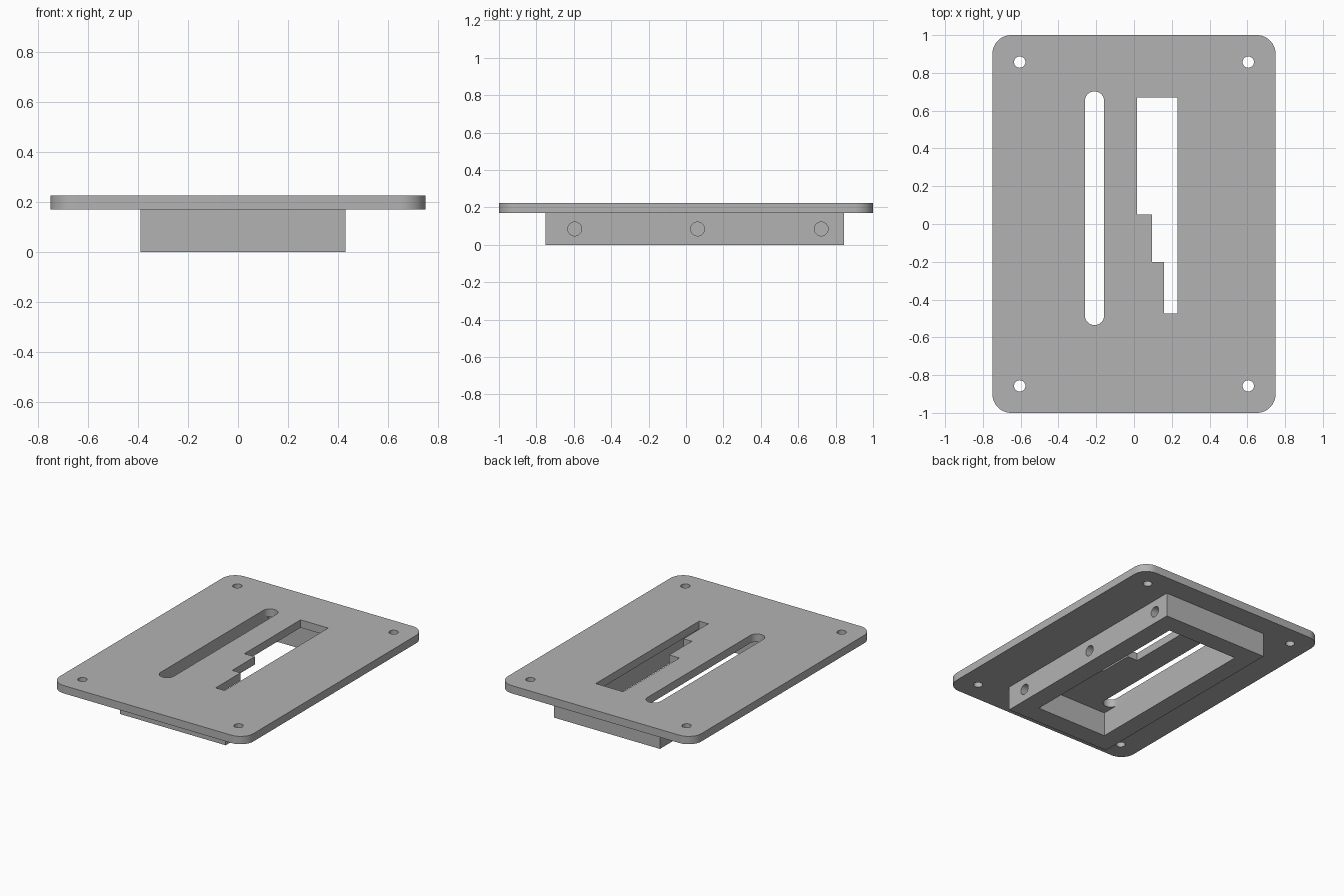
import bpy, bmesh
from math import pi, cos, sin, radians
from mathutils import Matrix

if "Cube" in bpy.data.objects:
    bpy.data.objects.remove(bpy.data.objects["Cube"])

grey = bpy.data.materials.new("plain grey")
grey.use_nodes = True
grey.diffuse_color = (0.45, 0.45, 0.45, 1)
grey.node_tree.nodes["Principled BSDF"].inputs["Base Color"].default_value = grey.diffuse_color


def rounded(x0, x1, y0, y1, r, steps=12):
    """Outline of a rectangle with round corners, counter-clockwise."""
    centres = [(x1 - r, y1 - r), (x0 + r, y1 - r), (x0 + r, y0 + r), (x1 - r, y0 + r)]
    return [(cx + r * cos((q + i / steps) * pi / 2), cy + r * sin((q + i / steps) * pi / 2))
            for q, (cx, cy) in enumerate(centres) for i in range(steps + 1)]


def rect(x0, x1, y0, y1):
    return [(x0, y0), (x1, y0), (x1, y1), (x0, y1)]


def circle(cx, cy, r, n=32):
    return [(cx + r * cos(2 * pi * i / n), cy + r * sin(2 * pi * i / n)) for i in range(n)]


def prism(name, outline, z0, z1):
    """Extrude a flat outline from z0 to z1."""
    bm = bmesh.new()
    face = bm.faces.new([bm.verts.new((x, y, z0)) for x, y in outline])
    top = bmesh.ops.extrude_face_region(bm, geom=[face])["geom"]
    bmesh.ops.translate(bm, vec=(0, 0, z1 - z0),
                        verts=[v for v in top if isinstance(v, bmesh.types.BMVert)])
    bmesh.ops.remove_doubles(bm, verts=bm.verts, dist=1e-5)
    bmesh.ops.recalc_face_normals(bm, faces=bm.faces)
    mesh = bpy.data.meshes.new(name)
    bm.to_mesh(mesh)
    bm.free()
    mesh.materials.append(grey)
    obj = bpy.data.objects.new(name, mesh)
    bpy.context.collection.objects.link(obj)
    return obj


def cut(target, cutter):
    """Subtract the cutter, then discard it."""
    cutter.hide_render = True
    bpy.context.view_layer.objects.active = target
    mod = target.modifiers.new("cut", 'BOOLEAN')
    mod.operation = 'DIFFERENCE'
    mod.solver = 'EXACT'
    mod.object = cutter
    bpy.ops.object.modifier_apply(modifier=mod.name)
    bpy.data.objects.remove(cutter)


JOIN, TOP = 0.17, 0.225

# Cover plate with rounded corners
plate = prism("cover_plate", rounded(-0.75, 0.75, -1, 1, 0.1), JOIN, TOP)

# Long slot, stepped window and corner screw holes
stepped = [(0.015, 0.67), (0.015, 0.05), (0.095, 0.05), (0.095, -0.2),
           (0.16, -0.2), (0.16, -0.475), (0.23, -0.475), (0.23, 0.67)]
openings = [rounded(-0.26, -0.158, -0.535, 0.702, 0.051), stepped]
openings += [circle(sx * 0.605, sy * 0.857, 0.03) for sx in (-1, 1) for sy in (-1, 1)]
for outline in openings:
    cut(plate, prism("opening_cutter", outline, 0.1, 0.3))

# Open rectangular frame under the plate
frame = prism("lower_frame", rect(-0.39, 0.43, -0.75, 0.845), 0, JOIN)
cut(frame, prism("frame_cutter", rect(-0.26, 0.295, -0.61, 0.71), -0.1, 0.3))

# Blind holes along the +x side of the frame
for y in (-0.595, 0.062, 0.723):
    drill = prism("drill_cutter", circle(0, 0, 0.037), 0, 0.2)
    drill.data.transform(Matrix.Translation((0.33, y, 0.085)) @ Matrix.Rotation(radians(90), 4, 'Y'))
    cut(frame, drill)

# Smooth round walls, crisp edges
bpy.ops.object.select_all(action='DESELECT')
for obj in (plate, frame):
    obj.select_set(True)
bpy.context.view_layer.objects.active = plate
bpy.ops.object.shade_smooth_by_angle(angle=radians(30))
